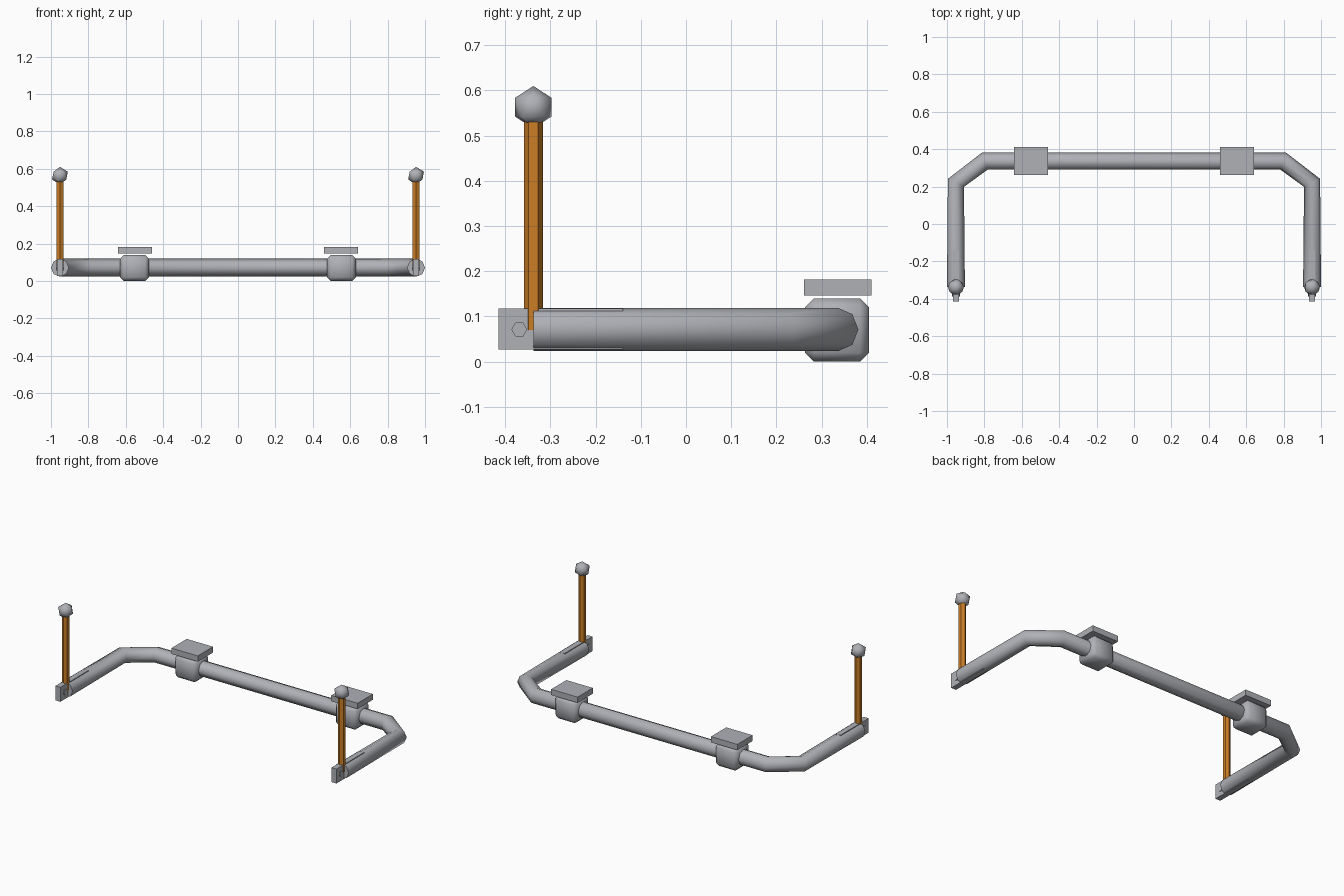
import bpy, bmesh, math
from mathutils import Vector

cube = bpy.data.objects.get("Cube")
if cube:
    bpy.data.objects.remove(cube, do_unlink=True)


def material(name, color):
    m = bpy.data.materials.new(name)
    m.use_nodes = True
    m.diffuse_color = (*color, 1)
    m.node_tree.nodes["Principled BSDF"].inputs["Base Color"].default_value = (*color, 1)
    return m


steel = material("steel grey", (0.43, 0.44, 0.47))
orange = material("orange rod", (0.60, 0.21, 0.02))


def finish(obj, name, mat, smooth=None):
    obj.name = obj.data.name = name
    obj.data.materials.append(mat)
    if smooth:
        bpy.ops.object.select_all(action="DESELECT")
        obj.select_set(True)
        bpy.context.view_layer.objects.active = obj
        bpy.ops.object.shade_smooth_by_angle(angle=math.radians(smooth))
    return obj


def box(name, center, size, bevel=0):
    bpy.ops.mesh.primitive_cube_add(size=1, location=center)
    obj = bpy.context.object
    obj.scale = size
    bpy.ops.object.transform_apply(location=False, rotation=False, scale=True)
    if bevel:
        mod = obj.modifiers.new("chamfer", "BEVEL")
        mod.width = bevel
        mod.segments = 1
        bpy.ops.object.modifier_apply(modifier=mod.name)
    return finish(obj, name, steel, 60 if bevel else None)


def hex_prism(name, center, radius, depth, rotation, mat):
    bpy.ops.mesh.primitive_cylinder_add(vertices=6, radius=radius, depth=depth,
                                        location=center, rotation=rotation)
    return finish(bpy.context.object, name, mat)


def tube(name, path, radius, z, sides=8):
    """Sweep a round section along a flat path."""
    bm = bmesh.new()
    pts = [Vector((x, y, z)) for x, y in path]
    rings = []
    for i, p in enumerate(pts):
        back = (p - pts[i - 1]).normalized() if i else Vector()
        ahead = (pts[i + 1] - p).normalized() if i < len(pts) - 1 else Vector()
        side = (back + ahead).normalized().cross(Vector((0, 0, 1)))
        angles = [math.tau * k / sides for k in range(sides)]
        rings.append([bm.verts.new(p + radius * (side * math.cos(a) + Vector((0, 0, math.sin(a)))))
                      for a in angles])
    for a, b in zip(rings, rings[1:]):
        for k in range(sides):
            n = (k + 1) % sides
            bm.faces.new((a[k], a[n], b[n], b[k]))
    bm.faces.new(rings[0])
    bm.faces.new(rings[-1])
    bmesh.ops.recalc_face_normals(bm, faces=bm.faces)
    mesh = bpy.data.meshes.new(name)
    bm.to_mesh(mesh)
    bm.free()
    obj = bpy.data.objects.new(name, mesh)
    bpy.context.collection.objects.link(obj)
    return finish(obj, name, steel, 60)


# Bent bar
ARM_X, BAR_Y, BAR_Z, END_Y = 0.952, 0.336, 0.071, -0.338
half = [(ARM_X, END_Y), (ARM_X, 0.22), (0.798, BAR_Y)]
tube("sway_bar", [(-x, y) for x, y in half] + half[::-1], 0.048, BAR_Z)

for label, s in (("left", 1), ("right", -1)):
    x = s * ARM_X
    # Flattened arm end with its bolt
    box(label + "_end_tab", (x, -0.277, 0.072), (0.034, 0.275, 0.09))
    hex_prism(label + "_bolt", (x, -0.369, BAR_Z), 0.0175, 0.042,
              (0, math.pi / 2, 0), steel).rotation_euler = (math.pi / 2, 0, math.pi / 2)
    bpy.context.object.rotation_euler.rotate_axis("Z", math.pi / 6)
    # Upright link and ball joint
    hex_prism(label + "_link_rod", (x, END_Y, 0.305), 0.021, 0.47, (0, 0, 0), orange)
    bpy.ops.mesh.primitive_ico_sphere_add(subdivisions=1, radius=0.047, location=(x, END_Y, 0.563))
    finish(bpy.context.object, label + "_ball_joint", steel, 80)
    # Bushing and mounting plate
    box(label + "_bushing", (s * 0.553, 0.334, 0.07), (0.154, 0.142, 0.14), 0.02)
    box(label + "_mount_plate", (s * 0.551, 0.336, 0.164), (0.182, 0.15, 0.036))
